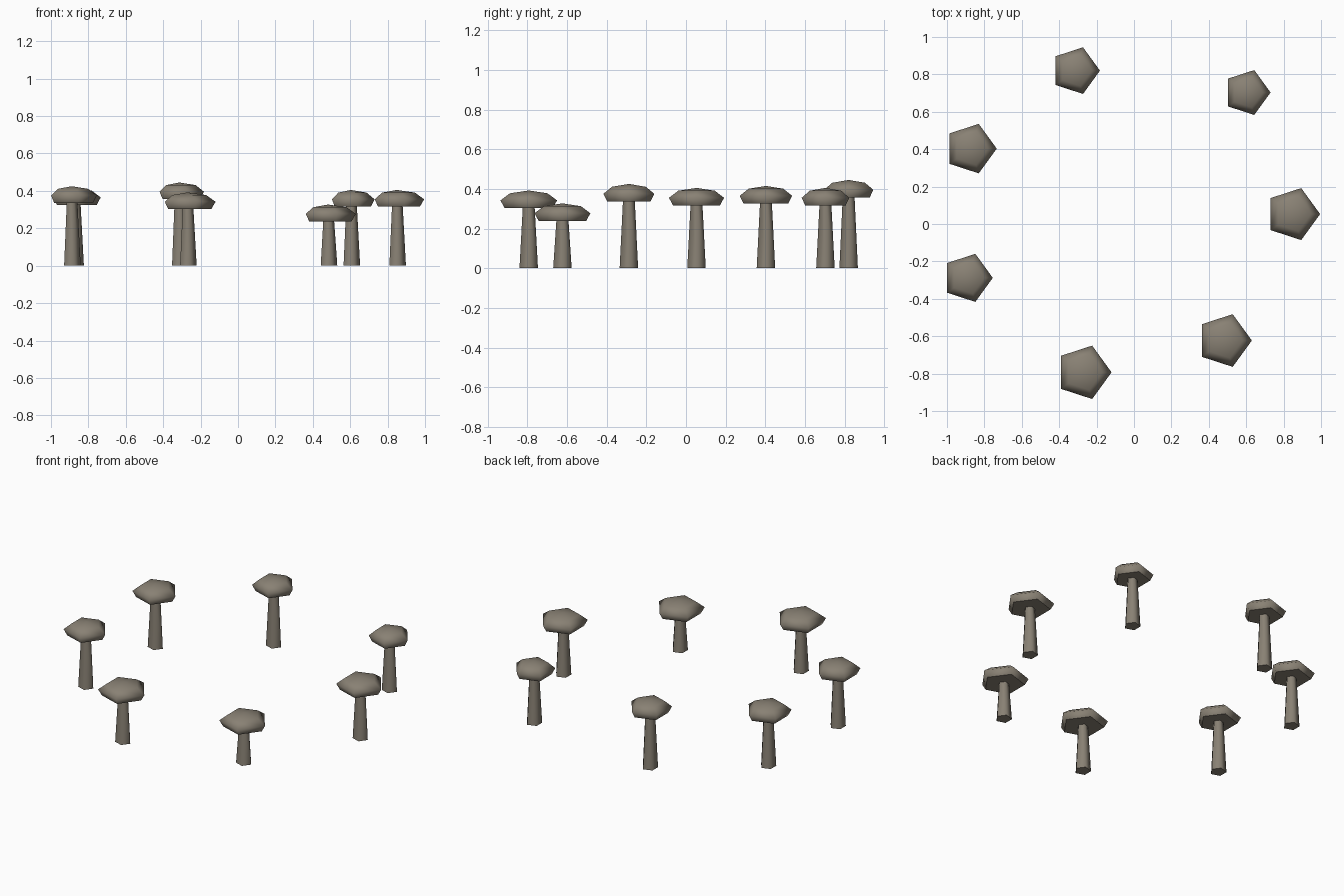
import bpy, bmesh, math

cube = bpy.data.objects.get("Cube")
if cube:
    bpy.data.objects.remove(cube, do_unlink=True)

SIDES = 5
CAP_HEIGHT = 0.058          # pole to equator of the squashed cap
RING_STEP = math.radians(41)

# One flat colour shared by stems and caps
stone = bpy.data.materials.new("grey_brown")
stone.use_nodes = True
colour = (0.25, 0.22, 0.175, 1)
stone.diffuse_color = colour
bsdf = stone.node_tree.nodes["Principled BSDF"]
bsdf.inputs["Base Color"].default_value = colour
bsdf.inputs["Roughness"].default_value = 0.9


def lathe(name, profile, location, pole=None):
    """Five-sided solid from (radius, z) rings, top to bottom, one corner towards +x."""
    bm = bmesh.new()
    rings = []
    for radius, z in profile:
        angles = [2 * math.pi * i / SIDES for i in range(SIDES)]
        rings.append([bm.verts.new((radius * math.cos(a), radius * math.sin(a), z))
                      for a in angles])
    for upper, lower in zip(rings, rings[1:]):
        for i in range(SIDES):
            j = (i + 1) % SIDES
            bm.faces.new((upper[i], lower[i], lower[j], upper[j]))
    if pole is None:
        bm.faces.new(rings[0])
    else:
        tip = bm.verts.new((0, 0, pole))
        for i in range(SIDES):
            bm.faces.new((tip, rings[0][i], rings[0][(i + 1) % SIDES]))
    bm.faces.new(rings[-1][::-1])
    bmesh.ops.recalc_face_normals(bm, faces=bm.faces)
    # Rounded sides, crisp flat ends
    for face in bm.faces:
        face.smooth = len(face.verts) != SIDES
        if not face.smooth:
            for edge in face.edges:
                edge.smooth = False
    mesh = bpy.data.meshes.new(name)
    bm.to_mesh(mesh)
    bm.free()
    mesh.materials.append(stone)
    obj = bpy.data.objects.new(name, mesh)
    obj.location = location
    bpy.context.collection.objects.link(obj)
    return obj


def mushroom(index, x, y, radius, top):
    equator = top - CAP_HEIGHT
    # Stem tapers up into the cap
    lathe(f"stem_{index}", [(0.03, equator), (0.049, 0)], (x, y, 0))
    # Squashed dome that tucks in under its rim
    widest = math.sin(2 * RING_STEP)
    rings = [(radius * math.sin(k * RING_STEP) / widest,
              CAP_HEIGHT * math.cos(k * RING_STEP)) for k in (1, 2, 3)]
    lathe(f"cap_{index}", rings, (x, y, equator), pole=CAP_HEIGHT)


# Ring of mushrooms: x, y, cap radius, total height
RING = [
    (0.849, 0.053, 0.146, 0.405),
    (0.604, 0.703, 0.126, 0.405),
    (-0.313, 0.820, 0.131, 0.445),
    (-0.873, 0.403, 0.139, 0.415),
    (-0.890, -0.288, 0.135, 0.425),
    (-0.270, -0.793, 0.150, 0.392),
    (0.482, -0.623, 0.148, 0.327),
]
for number, spec in enumerate(RING, 1):
    mushroom(number, *spec)
